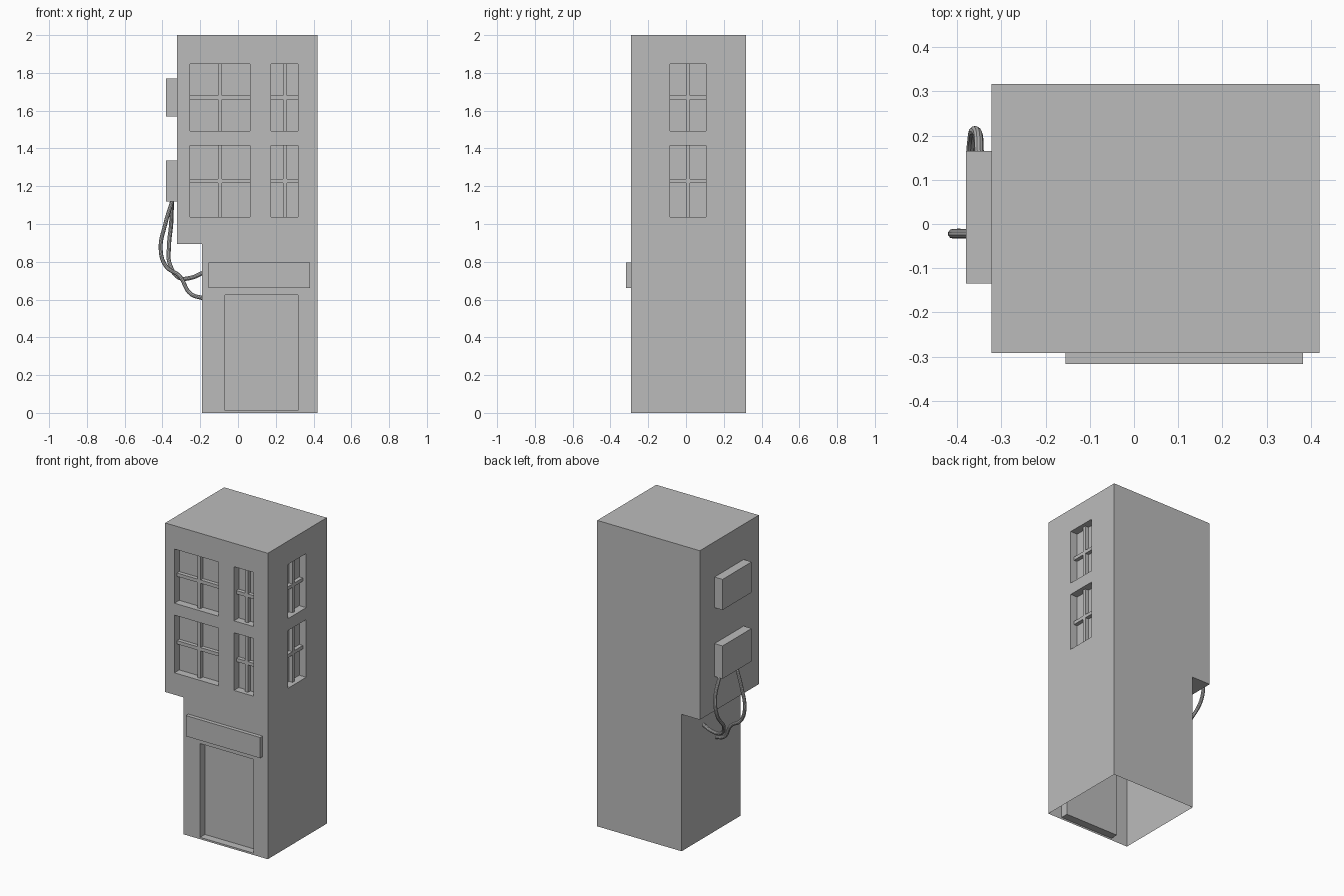
import bpy
import bmesh

if "Cube" in bpy.data.objects:
    bpy.data.objects.remove(bpy.data.objects["Cube"], do_unlink=True)

# One plain grey for everything
grey = bpy.data.materials.new("plain grey")
grey.use_nodes = True
COLOR = (0.5, 0.5, 0.5, 1)
grey.diffuse_color = COLOR
grey.node_tree.nodes["Principled BSDF"].inputs["Base Color"].default_value = COLOR

FRONT, BACK = -0.292, 0.317
LEFT, RIGHT, LOWER_LEFT = -0.322, 0.42, -0.19
OVERHANG = 0.895
DEPTH, BAR_INSET, BAR = 0.05, 0.025, 0.011


def add_box(bm, xs, ys, zs):
    corners = [[bm.verts.new((x, y, z)) for x, y in
                ((xs[0], ys[0]), (xs[1], ys[0]), (xs[1], ys[1]), (xs[0], ys[1]))] for z in zs]
    low, high = corners
    bm.faces.new(low[::-1])
    bm.faces.new(high)
    for i in range(4):
        j = (i + 1) % 4
        bm.faces.new((low[i], low[j], high[j], high[i]))


def make_object(name, bm):
    bmesh.ops.recalc_face_normals(bm, faces=bm.faces[:])
    mesh = bpy.data.meshes.new(name)
    bm.to_mesh(mesh)
    bm.free()
    mesh.materials.append(grey)
    obj = bpy.data.objects.new(name, mesh)
    bpy.context.collection.objects.link(obj)
    return obj


def box_object(name, *spans):
    bm = bmesh.new()
    add_box(bm, *spans)
    return make_object(name, bm)


# Building shell: stepped profile extruded front to back
bm = bmesh.new()
profile = [(LOWER_LEFT, 0), (RIGHT, 0), (RIGHT, 2), (LEFT, 2),
           (LEFT, OVERHANG), (LOWER_LEFT, OVERHANG)]
face = bm.faces.new([bm.verts.new((x, FRONT, z)) for x, z in profile])
back = bmesh.ops.extrude_face_region(bm, geom=[face])
bmesh.ops.translate(bm, vec=(0, BACK - FRONT, 0),
                    verts=[v for v in back["geom"] if isinstance(v, bmesh.types.BMVert)])
shell = make_object("building_shell", bm)


# Windows: a recess with a cross of glazing bars
def wall_box(bm, side, span, zs, inner, outer):
    if side == "front":
        add_box(bm, span, (FRONT - outer, FRONT + inner), zs)
    else:
        add_box(bm, (RIGHT - inner, RIGHT + outer), span, zs)


floors = {"lower": (1.038, 1.415, 1.228), "upper": (1.493, 1.847, 1.67)}
columns = {"wide_front": ("front", -0.255, 0.063, -0.095),
           "narrow_front": ("front", 0.175, 0.318, 0.248),
           "right_side": ("right", -0.085, 0.105, 0.01)}
cutter_bm = bmesh.new()
for floor, (z0, z1, zc) in floors.items():
    for column, (side, u0, u1, uc) in columns.items():
        wall_box(cutter_bm, side, (u0, u1), (z0, z1), DEPTH, 0.1)
        bars = bmesh.new()
        wall_box(bars, side, (uc - BAR, uc + BAR), (z0, z1), DEPTH, -BAR_INSET)
        wall_box(bars, side, (u0, u1), (zc - BAR, zc + BAR), DEPTH, -BAR_INSET)
        make_object(f"{floor}_{column}_window_bars", bars)

# Door recess with a thin sill
wall_box(cutter_bm, "front", (-0.07, 0.318), (0.012, 0.625), DEPTH, 0.1)
cutter = make_object("opening_cutter", cutter_bm)
cutter.hide_render = True

cut = shell.modifiers.new("openings", "BOOLEAN")
cut.operation = "DIFFERENCE"
cut.solver = "EXACT"
cut.object = cutter
bpy.context.view_layer.objects.active = shell
bpy.ops.object.modifier_apply(modifier=cut.name)
bpy.data.objects.remove(cutter, do_unlink=True)

# Leave the shell open underneath
bm = bmesh.new()
bm.from_mesh(shell.data)
floor_faces = [f for f in bm.faces if all(abs(v.co.z) < 0.001 for v in f.verts)]
bmesh.ops.delete(bm, geom=floor_faces, context="FACES")
bm.to_mesh(shell.data)
bm.free()

# Sign board and the two wall units
box_object("sign_board", (-0.155, 0.382), (-0.317, FRONT), (0.66, 0.795))
for name, zs in (("lower_wall_unit", (1.12, 1.335)), ("upper_wall_unit", (1.57, 1.77))):
    box_object(name, (-0.38, LEFT), (-0.135, 0.165), zs)


# Hanging cables
def cable(name, points):
    curve = bpy.data.curves.new(name, "CURVE")
    curve.dimensions = "3D"
    curve.bevel_depth = 0.011
    curve.bevel_resolution = 3
    curve.resolution_u = 8
    spline = curve.splines.new("BEZIER")
    spline.bezier_points.add(len(points) - 1)
    for knot, co in zip(spline.bezier_points, points):
        knot.co = co
        knot.handle_left_type = knot.handle_right_type = "AUTO"
    curve.materials.append(grey)
    obj = bpy.data.objects.new(name, curve)
    bpy.context.collection.objects.link(obj)
    bpy.ops.object.select_all(action="DESELECT")
    obj.select_set(True)
    bpy.context.view_layer.objects.active = obj
    bpy.ops.object.convert(target="MESH")
    bpy.ops.object.shade_smooth_by_angle()


cable("front_cable", [(-0.345, -0.022, 1.13), (-0.385, -0.022, 1.0), (-0.409, -0.022, 0.86),
                      (-0.38, -0.022, 0.775), (-0.31, -0.025, 0.725),
                      (-0.25, -0.035, 0.63), (-0.185, -0.044, 0.607)])
cable("rear_cable", [(-0.35, 0.15, 1.13), (-0.354, 0.205, 1.0), (-0.365, 0.2, 0.89),
                     (-0.358, 0.12, 0.78), (-0.31, 0.09, 0.715),
                     (-0.25, 0.09, 0.715), (-0.185, 0.09, 0.742)])
